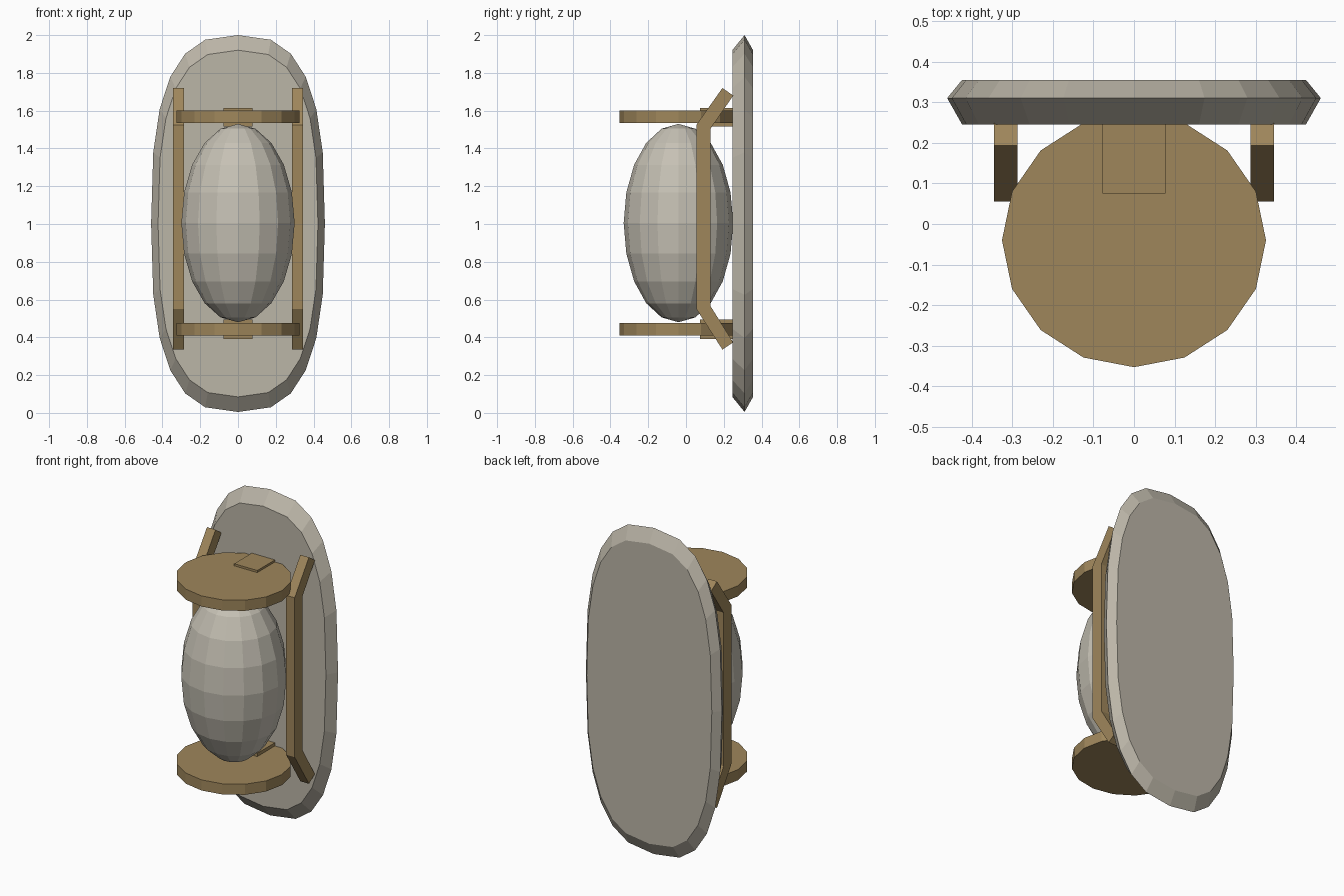
import bpy
import bmesh
from math import sin, cos, pi, copysign

if "Cube" in bpy.data.objects:
    bpy.data.objects.remove(bpy.data.objects["Cube"])


def material(name, rgb):
    m = bpy.data.materials.new(name)
    m.diffuse_color = (*rgb, 1)
    m.use_nodes = True
    m.node_tree.nodes["Principled BSDF"].inputs["Base Color"].default_value = m.diffuse_color
    return m


STONE = material("warm grey panel", (0.50, 0.465, 0.39))
PALE = material("pale grey core", (0.56, 0.53, 0.455))
BRONZE = material("dull bronze", (0.345, 0.24, 0.105))


def make(name, bm, mat):
    bmesh.ops.recalc_face_normals(bm, faces=bm.faces)
    mesh = bpy.data.meshes.new(name)
    bm.to_mesh(mesh)
    bm.free()
    mesh.materials.append(mat)
    ob = bpy.data.objects.new(name, mesh)
    bpy.context.collection.objects.link(ob)
    return ob


def loft(name, rings, mat):
    """Skin a stack of equal-length point rings and cap both ends."""
    bm = bmesh.new()
    loops = [[bm.verts.new(p) for p in ring] for ring in rings]
    n = len(loops[0])
    for a, b in zip(loops, loops[1:]):
        for i in range(n):
            j = (i + 1) % n
            bm.faces.new((a[i], a[j], b[j], b[i]))
    bm.faces.new(loops[0])
    bm.faces.new(loops[-1])
    return make(name, bm, mat)


def spow(v, p=0.72):
    return copysign(abs(v) ** p, v) if abs(v) > 1e-9 else 0.0


def oval(y, scale):
    """Squarish 24-point oval in the xz plane."""
    return [(0.46 * scale * spow(sin(2 * pi * i / 24)), y,
             1.0025 + 0.9975 * scale * spow(cos(2 * pi * i / 24)))
            for i in range(24)]


# Back panel with bevelled rim
loft("back_panel", [oval(0.245, 0.92), oval(0.31, 1.0), oval(0.355, 0.92)], STONE)

# Egg-shaped core
bm = bmesh.new()
bmesh.ops.create_uvsphere(bm, u_segments=16, v_segments=10, radius=1)
for v in bm.verts:
    v.co = (v.co.x * 0.3, v.co.y * 0.29 - 0.04, v.co.z * 0.525 + 1.005)
make("core", bm, PALE)

# Discs above and below the core, each with a bracket into the panel
for label, z0, z1, b0, b1 in (("upper", 1.535, 1.60, 1.515, 1.613),
                              ("lower", 0.41, 0.475, 0.392, 0.495)):
    loft(label + "_disc",
         [[(0.325 * cos(i * pi / 8), -0.04 + 0.3125 * sin(i * pi / 8), z)
           for i in range(16)] for z in (z0, z1)], BRONZE)
    loft(label + "_bracket",
         [[(-0.078, 0.075, z), (0.078, 0.075, z), (0.078, 0.26, z), (-0.078, 0.26, z)]
          for z in (b0, b1)], BRONZE)

# Bent side rails, mirrored: paired outer and inner (y, z) points
rail = [((0.193, 1.72), (0.25, 1.68)), ((0.055, 1.525), (0.13, 1.505)),
        ((0.055, 0.55), (0.13, 0.565)), ((0.193, 0.335), (0.25, 0.373))]
rails = loft("side_rails",
             [[(0.287, *o), (0.345, *o), (0.345, *i), (0.287, *i)] for o, i in rail],
             BRONZE)
rails.modifiers.new("mirror", 'MIRROR')
